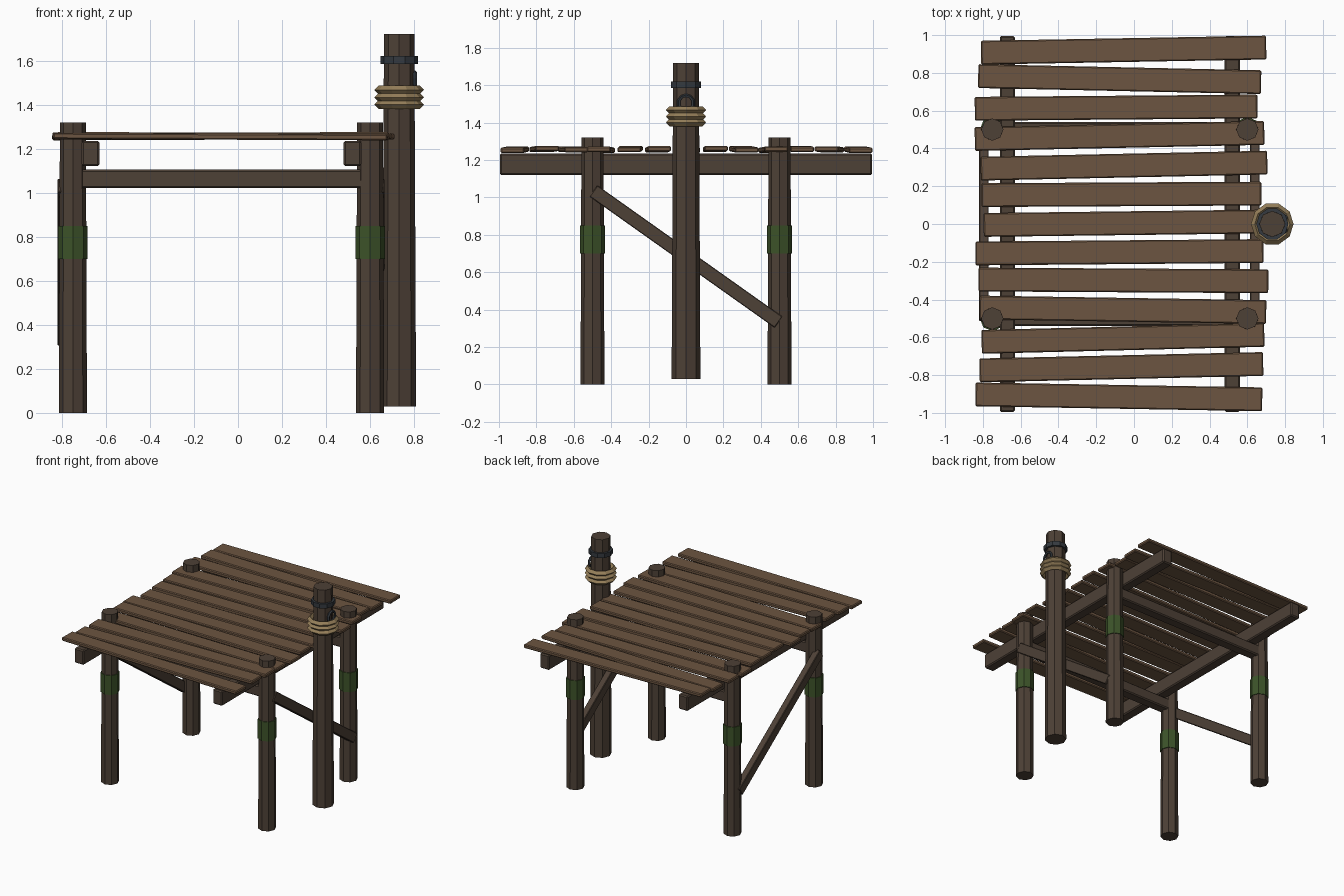
import bpy, math
from mathutils import Vector

if "Cube" in bpy.data.objects:
    bpy.data.objects.remove(bpy.data.objects["Cube"])


def mat(name, rgb):
    m = bpy.data.materials.new(name)
    m.diffuse_color = (*rgb, 1)
    m.use_nodes = True
    m.node_tree.nodes["Principled BSDF"].inputs["Base Color"].default_value = m.diffuse_color
    return m


PLANK = mat("plank_wood", (0.15, 0.09, 0.052))
DARK = mat("dark_wood", (0.075, 0.052, 0.037))
ALGAE = mat("algae", (0.045, 0.085, 0.022))
ROPE = mat("rope", (0.30, 0.21, 0.10))
IRON = mat("iron", (0.035, 0.042, 0.05))


def finish(name, m):
    ob = bpy.context.object
    ob.name = name
    ob.data.materials.append(m)
    return ob


def box(name, loc, size, m, rot=(0, 0, 0), bevel=0.008):
    bpy.ops.mesh.primitive_cube_add(size=1, location=loc, rotation=rot)
    ob = finish(name, m)
    ob.scale = size
    bpy.ops.object.transform_apply(location=False, rotation=False, scale=True)
    b = ob.modifiers.new("bevel", 'BEVEL')
    b.width, b.segments = bevel, 1
    return ob


def post(name, x, y, z0, z1, r0, r1, m, sides=8):
    bpy.ops.mesh.primitive_cone_add(vertices=sides, radius1=r0, radius2=r1, depth=z1 - z0,
                                    location=(x, y, (z0 + z1) / 2),
                                    rotation=(0, 0, math.pi / 2))
    return finish(name, m)


def ring(name, loc, major, minor, seg, minor_seg, m, rot=(0, 0, 0)):
    bpy.ops.mesh.primitive_torus_add(location=loc, rotation=rot, major_radius=major,
                                     minor_radius=minor, major_segments=seg,
                                     minor_segments=minor_seg)
    return finish(name, m)


# Piles with algae bands, and cross beams between each pair
for y in (-0.5, 0.5):
    for x in (-0.75, 0.6):
        post("pile", x, y, 0, 1.32, 0.064, 0.059, DARK)
        post("algae_band", x, y, 0.70, 0.85, 0.067, 0.067, ALGAE)
    box("cross_beam", (-0.075, y, 1.063), (1.35, 0.08, 0.085), DARK)

# Long stringers carrying the deck
for x in (-0.67, 0.52):
    box("stringer", (x, 0, 1.178), (0.08, 1.99, 0.115), DARK)

# Diagonal side braces
for x in (-0.795, 0.64):
    a, b = Vector((x, -0.495, 1.035)), Vector((x, 0.495, 0.333))
    d = b - a
    box("diagonal_brace", (a + b) / 2, (0.05, d.length, 0.073), DARK,
        (math.atan2(d.z, d.y), 0, 0), 0.004)

# Uneven deck planks: left x, right x, left y, right y
planks = [(-.81, .70, .907, .934), (-.825, .673, .783, .751), (-.843, .653, .61, .622),
          (-.843, .69, .45, .482), (-.812, .706, .293, .325), (-.807, .674, .153, .161),
          (-.796, .685, -.005, .013), (-.839, .685, -.156, -.143), (-.823, .711, -.294, -.303),
          (-.818, .70, -.442, -.466), (-.807, .69, -.624, -.587), (-.818, .684, -.775, -.741),
          (-.839, .679, -.902, -.928)]
for i, (x0, x1, y0, y1) in enumerate(planks):
    tilt = (0.004, -0.003, 0.002, -0.004)[i % 4]
    box("deck_plank", ((x0 + x1) / 2, (y0 + y1) / 2, 1.257 + 0.002 * (i % 3 - 1)),
        (x1 - x0, 0.126, 0.028), PLANK, (0, tilt, math.atan2(y1 - y0, x1 - x0)), 0.006)

# Mooring post with rope coils, iron band and hanging ring
MX = 0.732
post("mooring_post", MX, 0, 0.03, 1.72, 0.077, 0.069, DARK)
post("iron_band", MX, 0, 1.585, 1.62, 0.085, 0.085, IRON, 10)
for k in range(3):
    ring("rope_coil", (MX, 0, 1.40 + 0.0335 * k), 0.093, 0.02, 10, 4, ROPE)
ring("mooring_ring", (0.804, 0, 1.505), 0.04, 0.01, 10, 5, IRON, (0, math.pi / 2, 0))
